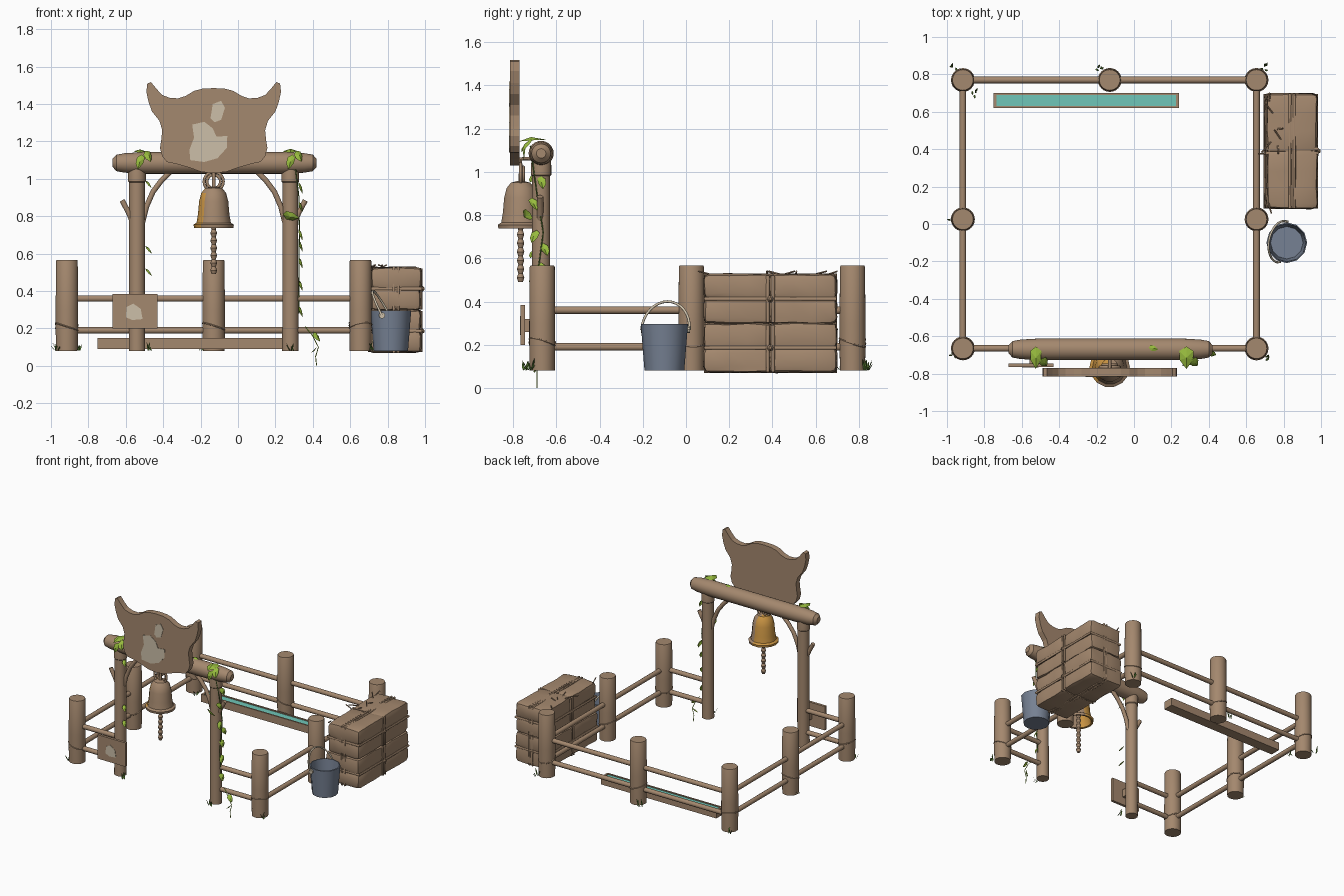
import bpy, bmesh, math, random
from mathutils import Vector, Matrix

if "Cube" in bpy.data.objects:
    bpy.data.objects.remove(bpy.data.objects["Cube"])
random.seed(4)

def mat(name, r, g, b):
    m = bpy.data.materials.new(name)
    m.diffuse_color = [((c / 255 + 0.055) / 1.055) ** 2.4 for c in (r, g, b)] + [1]
    m.use_nodes = True
    m.node_tree.nodes["Principled BSDF"].inputs["Base Color"].default_value = m.diffuse_color
    return m
WOOD = mat("wood_brown", 164, 136, 110)
PALE = mat("pale_patch", 204, 191, 168)
GOLD = mat("bell_gold", 204, 150, 68)
STEEL = mat("bucket_steel", 118, 129, 147)
WATER = mat("water_teal", 112, 198, 184)
LEAF = mat("leaf_green", 152, 188, 62)
GRASS = mat("grass_dark_green", 84, 118, 48)

def finish(name, bm, *mats, smooth=True):
    me = bpy.data.meshes.new(name)
    bm.to_mesh(me); bm.free()
    ob = bpy.data.objects.new(name, me)
    bpy.context.collection.objects.link(ob)
    for m in mats: me.materials.append(m)
    if smooth:
        bpy.ops.object.select_all(action='DESELECT')
        ob.select_set(True); bpy.context.view_layer.objects.active = ob
        bpy.ops.object.shade_smooth_by_angle(angle=math.radians(35))
    return ob

def lathe(name, profile, mx, n, *mats, rule=None):
    """Revolve (radius, height) points round local z; mx places the result."""
    bm = bmesh.new()
    rings = [[bm.verts.new(mx @ Vector((r * math.cos(2 * math.pi * i / n), r * math.sin(2 * math.pi * i / n), z)))
              for i in range(n)] for r, z in profile]
    for a, b in zip(rings, rings[1:]):
        for i in range(n):
            bm.faces.new((a[i], a[(i + 1) % n], b[(i + 1) % n], b[i]))
    bm.faces.new(rings[0][::-1]); bm.faces.new(rings[-1])
    bm.normal_update()
    if rule:
        for f in bm.faces: f.material_index = rule(f)
    return finish(name, bm, *mats)

def tube(name, pts, r, m, cyclic=False, res=3):
    cu = bpy.data.curves.new(name, 'CURVE')
    cu.dimensions = '3D'; cu.bevel_depth = r; cu.bevel_resolution = res; cu.use_fill_caps = True
    sp = cu.splines.new('POLY'); sp.points.add(len(pts) - 1); sp.use_cyclic_u = cyclic
    for p, c in zip(sp.points, pts): p.co = (*c, 1)
    ob = bpy.data.objects.new(name, cu)
    bpy.context.collection.objects.link(ob)
    cu.materials.append(m)
    bpy.ops.object.select_all(action='DESELECT')
    ob.select_set(True); bpy.context.view_layer.objects.active = ob
    bpy.ops.object.convert(target='MESH')
    bpy.ops.object.shade_smooth_by_angle(angle=math.radians(40))
    return ob

def box(name, lo, hi, m, bevel=0.0, cuts=0, jitter=0.0):
    bm = bmesh.new()
    bmesh.ops.create_cube(bm, size=1)
    for v in bm.verts:
        v.co = Vector([l + (c + 0.5) * (h - l) for l, h, c in zip(lo, hi, v.co)])
    if bevel: bmesh.ops.bevel(bm, geom=bm.edges[:], offset=bevel, segments=2, affect='EDGES', profile=0.6)
    if cuts: bmesh.ops.subdivide_edges(bm, edges=[e for e in bm.edges if e.calc_length() > 0.1], cuts=cuts, use_grid_fill=True)
    for v in bm.verts:
        v.co += Vector([random.uniform(-jitter, jitter) for _ in range(3)])
    return finish(name, bm, m)

def plate(name, outline, y0, y1, m):
    """Extrude an (x, z) outline from y0 to y1."""
    bm = bmesh.new()
    f = bm.faces.new([bm.verts.new((x, y0, z)) for x, z in outline])
    ext = bmesh.ops.extrude_face_region(bm, geom=[f])
    for v in ext['geom']:
        if isinstance(v, bmesh.types.BMVert): v.co.y = y1
    bmesh.ops.recalc_face_normals(bm, faces=bm.faces)
    return finish(name, bm, m, smooth=False)

def leaves(name, specs, m):
    """Folded pointed leaves: (base, tip, side vector)."""
    bm = bmesh.new()
    for base, tip, side in specs:
        b, t, s = Vector(base), Vector(tip), Vector(side)
        up = (t - b).cross(s).normalized() * s.length * 0.35
        B, T, M = bm.verts.new(b), bm.verts.new(t), bm.verts.new(b.lerp(t, 0.5) + up)
        for k in (1, -1):
            p, q = bm.verts.new(b.lerp(t, 0.2) + s * k * 0.85), bm.verts.new(b.lerp(t, 0.6) + s * k * 0.8)
            bm.faces.new((B, p, M)); bm.faces.new((p, q, M)); bm.faces.new((q, T, M))
    return finish(name, bm, m, smooth=False)

# Fence posts with a thin slanted band
XL, XR, YF, YB, CX = -0.915, 0.655, -0.665, 0.77, -0.13
posts = [(XL, YF), (XR, YF), (XL, 0.025), (XR, 0.025), (XL, YB), (XR, YB), (CX, YB)]
for i, (x, y) in enumerate(posts):
    lathe(f"fence_post_{i}", [(0.058, 0.08), (0.06, 0.2), (0.06, 0.3), (0.058, 0.56), (0.055, 0.566)],
          Matrix.Translation((x, y, 0)), 32, WOOD)
    tilt = random.choice((-0.02, 0.02))
    tube(f"post_band_{i}", [(x + 0.06 * math.cos(a), y + 0.06 * math.sin(a), 0.21 + tilt * math.cos(a + i))
                            for a in [k * math.pi / 12 for k in range(24)]], 0.004, WOOD, True, 1)

# Rails
spans = [((XL, YF), (XL, YB)), ((XR, YF), (XR, YB)), ((XL, YB), (XR, YB)),
         ((XL, YF), (-0.54, YF)), ((0.28, YF), (XR, YF))]
for i, (a, b) in enumerate(spans):
    for z in (0.19, 0.36):
        tube(f"rail_{i}_{z}", [(*a, z), (*b, z)], 0.018, WOOD)

# Gate posts, braces, twigs and knots
for s, n in ((-1, "left"), (1, "right")):
    gx = CX + s * 0.41
    lathe(f"gate_post_{n}", [(0.044, 0.08), (0.042, 0.5), (0.042, 0.98), (0.047, 0.985), (0.047, 1.03), (0.04, 1.09)],
          Matrix.Translation((gx, -0.67, 0)), 24, WOOD)
    arc = [(0.03, 0.77), (0.05, 0.85), (0.085, 0.93), (0.13, 0.99), (0.19, 1.05)]
    tube(f"brace_{n}", [(gx - s * dx, -0.67, z) for dx, z in arc], 0.015, WOOD)
    tube(f"side_twig_{n}", [(gx + s * dx, -0.675, z) for dx, z in ((0.02, 0.76), (0.045, 0.82), (0.08, 0.885))], 0.015, WOOD)

# Top beam with rounded, tapered ends
lathe("top_beam", [(0.022, -0.545), (0.044, -0.525), (0.052, -0.48), (0.058, -0.38), (0.058, 0.38),
                   (0.052, 0.48), (0.044, 0.525), (0.022, 0.545)],
      Matrix.Translation((-0.125, -0.67, 1.085)) @ Matrix.Rotation(math.pi / 2, 4, 'Y'), 24, WOOD)

# Horned sign board, mirrored outline, with worn patches
half = [(0, 1.485), (0.06, 1.482), (0.105, 1.47), (0.15, 1.443), (0.19, 1.43), (0.235, 1.433), (0.275, 1.448), (0.305, 1.48),
        (0.335, 1.517), (0.355, 1.51), (0.36, 1.465), (0.348, 1.41), (0.33, 1.36), (0.29, 1.31), (0.275, 1.26),
        (0.28, 1.21), (0.287, 1.165), (0.275, 1.12), (0.25, 1.09), (0.2, 1.08), (0.13, 1.06), (0.07, 1.038), (0, 1.03)]
plate("sign_board", [(CX + x, z) for x, z in half] + [(CX - x, z) for x, z in half[-2:0:-1]], -0.815, -0.77, WOOD)
plate("sign_patch_large", [(-0.255, 1.10), (-0.26, 1.155), (-0.235, 1.22), (-0.245, 1.29), (-0.18, 1.305), (-0.135, 1.27),
                           (-0.115, 1.225), (-0.057, 1.23), (-0.06, 1.165), (-0.11, 1.11), (-0.18, 1.09)], -0.818, -0.814, PALE)
plate("sign_patch_small", [(-0.147, 1.325), (-0.135, 1.40), (-0.09, 1.417), (-0.07, 1.38), (-0.09, 1.315), (-0.125, 1.303)],
      -0.818, -0.814, PALE)

# Small notice board
box("notice_board", (-0.67, -0.765, 0.2), (-0.43, -0.745, 0.385), WOOD)
box("notice_peg", (-0.56, -0.75, 0.26), (-0.52, -0.69, 0.32), WOOD)
plate("notice_patch", [(-0.60, 0.26), (-0.595, 0.315), (-0.56, 0.333), (-0.52, 0.305), (-0.51, 0.25), (-0.565, 0.245)],
      -0.768, -0.764, PALE)

# Bell: gold on its left and back, hollow underneath
BY = -0.765
def bell_rule(f):
    c = f.calc_center_median() - Vector((CX, BY, 0))
    return 1 if -c.x + 0.6 * c.y > 0.025 else 0
lathe("bell", [(0.02, 0.93), (0.07, 0.85), (0.09, 0.74), (0.105, 0.738), (0.108, 0.755), (0.092, 0.765), (0.084, 0.81),
               (0.078, 0.88), (0.066, 0.925), (0.045, 0.95), (0.015, 0.957)],
      Matrix.Translation((CX, BY, 0)), 14, WOOD, GOLD, rule=bell_rule)
for k, r in enumerate((0.052, 0.036)):
    tube(f"bell_ring_{k}", [(CX + r * math.cos(a), BY + 0.012 * k, 0.985 + r * math.sin(a))
                            for a in [j * math.pi / 10 for j in range(20)]], 0.008, WOOD, True)
tube("bell_hanger", [(CX, -0.70, 1.06), (CX, BY, 1.06), (CX, BY, 0.95)], 0.01, WOOD)
# Knotted clapper rope
lathe("clapper_rope", [(0.011 + 0.007 * (k % 2), 0.49 + 0.02 * k) for k in range(20)],
      Matrix.Translation((CX, BY, 0)), 10, WOOD)

# Trough and its water
box("trough_base", (-0.75, 0.62, 0.09), (0.24, 0.70, 0.13), WOOD)
for n, lo, hi in (("front", (-0.75, 0.62), (0.24, 0.631)), ("back", (-0.75, 0.689), (0.24, 0.70)),
                  ("left", (-0.75, 0.62), (-0.735, 0.70)), ("right", (0.225, 0.62), (0.24, 0.70))):
    box(f"trough_rim_{n}", (*lo, 0.11), (*hi, 0.15), WOOD)
box("trough_water", (-0.736, 0.630, 0.125), (0.226, 0.690, 0.143), WATER)

# Bundles: four bulging layers in two stacked bales, each pinched by straps
for k in range(4):
    z0 = 0.072 + k * 0.113
    for j, (y0, y1) in enumerate(((0.082, 0.397), (0.383, 0.698))):
        o = 0.015 if k > 1 else 0.0
        box(f"bale_layer_{k}_{j}", (0.695 + o, y0, z0), (0.978 + random.uniform(-0.004, 0.004), y1, z0 + 0.116),
            WOOD, 0.028, 2, 0.004)
for k in range(2):
    a, b = 0.07 + k * 0.228, 0.296 + k * 0.229
    x0 = 0.70 + 0.01 * k
    for d in (-0.012, 0.012):
        tube(f"bale_cross_strap_{k}_{d}", [(x0, 0.39 + d, a + .01), (0.98, 0.39 + d, a + .01), (0.98, 0.39 + d, b - .01), (x0, 0.39 + d, b - .01)], 0.009, WOOD, True)
        tube(f"bale_long_strap_{k}_{d}", [(0.845 + d, 0.088, a + .005), (0.845 + d, 0.692, a + .005), (0.845 + d, 0.692, b), (0.845 + d, 0.088, b)], 0.008, WOOD, True)
    zm = 0.186 + k * 0.226
    tube(f"bale_waist_strap_{k}", [(x0, 0.09, zm), (0.978, 0.09, zm), (0.978, 0.69, zm), (x0, 0.69, zm)], 0.009, WOOD, True)
    lathe(f"bale_knot_{k}", [(0.006, -0.008), (0.016, 0), (0.006, 0.012)],
          Matrix.Translation((0.985, 0.39, zm)) @ Matrix.Rotation(math.pi / 2, 4, 'Y'), 8, WOOD)
for k in range(8):
    x, y = random.uniform(0.7, 0.8), random.uniform(0.1, 0.68)
    tube(f"loose_straw_{k}", [(x, y, 0.525), (x + random.uniform(-.05, .05), y + random.uniform(-.06, .06), 0.54)], 0.004, WOOD, res=1)

# Bucket, open on top, with a leaning handle
lathe("bucket", [(0.092, 0.08), (0.109, 0.295), (0.102, 0.297), (0.087, 0.10)], Matrix.Translation((0.817, -0.1, 0)), 12, STEEL)
u, c = Vector((0.04, 0.215, 0)).normalized(), Vector((0.79, -0.095, 0.27))
tube("bucket_handle", [c + u * 0.113 * math.cos(a) + Vector((-0.068, 0.01, 0.13)) * math.sin(a)
                       for a in [j * math.pi / 16 for j in range(17)]], 0.006, PALE)
for s in (-1, 1):
    p = c + u * 0.11 * s
    lathe("handle_lug", [(0.017, -0.006), (0.017, 0.006)], Matrix.Translation(p) @ Matrix.Rotation(math.pi / 2, 4, 'X'), 10, PALE)

# Climbing leaves on the beam and gate posts
specs = []
for x, w in ((-0.525, 0.035), (0.28, 0.045)):
    specs += [((x, -0.655, 1.15), (x, -0.775, 1.14), (w, 0, 0)), ((x + 0.01, -0.74, 1.13), (x - 0.01, -0.75, 1.05), (0.025, 0, 0)),
              ((x + 0.03, -0.72, 1.15), (x + 0.06, -0.76, 1.09), (0.02, 0.02, 0.01))]
specs += [((0.24, -0.72, 0.81), (0.33, -0.75, 0.79), (0, -0.02, 0.026)), ((0.08, -0.66, 1.147), (0.13, -0.67, 1.146), (0, 0.018, 0))]
for z in (0.96, 0.86, 0.71, 0.65, 0.56, 0.44, 0.30):
    y = -0.70 + random.uniform(-0.02, 0.04)
    specs.append(((0.325, y, z + 0.02), (0.345, y + random.uniform(-0.03, 0.03), z - 0.04), (0.008, 0.022, 0)))
for z in (0.97, 0.62, 0.50):
    specs.append(((-0.494, -0.70, z + 0.02), (-0.46, -0.72, z - 0.02), (0.005, 0.018, 0.004)))
specs += [((0.40, -0.69, 0.18), (0.44, -0.70, 0.13), (0.01, 0.015, 0.01)), ((0.42, -0.69, 0.10), (0.39, -0.70, 0.07), (0.01, 0.012, 0.01))]
leaves("climbing_leaves", specs, LEAF)
tube("post_vine", [(0.30, -0.72, 1.12), (0.326, -0.69, 0.9), (0.328, -0.66, 0.72), (0.326, -0.69, 0.5), (0.325, -0.67, 0.28)], 0.003, GRASS, res=1)
tube("hanging_vine", [(0.36, -0.68, 0.21), (0.40, -0.69, 0.16), (0.43, -0.69, 0.1), (0.415, -0.69, 0.05), (0.42, -0.69, 0.001)], 0.0025, LEAF, res=1)

# Grass tufts at the post feet
tufts = []
for x, y in ((-0.965, 0.83), (XL - 0.06, 0.03), (-0.965, -0.70), (-0.47, -0.73), (0.29, -0.74), (0.71, -0.72), (-0.19, 0.835), (0.70, 0.835), (-0.85, 0.70)):
    for _ in range(4):
        bx, by, a = x + random.uniform(-0.018, 0.018), y + random.uniform(-0.012, 0.012), random.uniform(0, 6.28)
        tufts.append(((bx, by, 0.08), (bx + 0.022 * math.cos(a), by + 0.022 * math.sin(a), random.uniform(0.105, 0.14)),
                      (-0.006 * math.sin(a), 0.006 * math.cos(a), 0)))
leaves("grass_tufts", tufts, GRASS)
